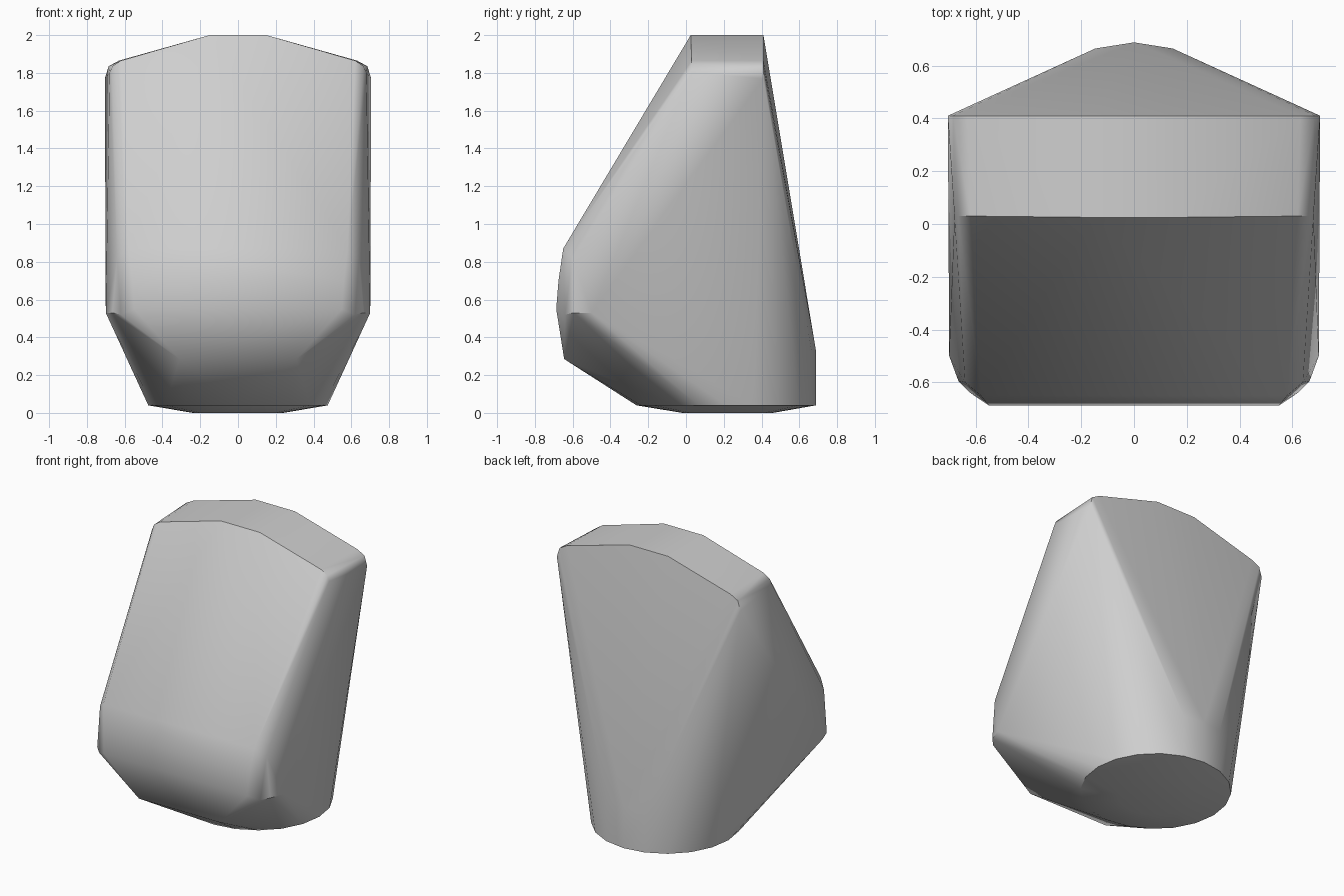
import bpy
import bmesh
from math import sin, cos, tau, radians

cube = bpy.data.objects.get("Cube")
if cube:
    bpy.data.objects.remove(cube, do_unlink=True)

grey = bpy.data.materials.new("light grey")
grey.use_nodes = True
colour = (0.62, 0.62, 0.62, 1)
grey.diffuse_color = colour
grey.node_tree.nodes["Principled BSDF"].inputs["Base Color"].default_value = colour


def ring(radius, y, z, sides=20):
    """Round section of the foot."""
    return [(radius * sin(tau * i / sides), y + radius * cos(tau * i / sides), z)
            for i in range(sides)]


def mirrored(points):
    return [(s * x, y, z) for x, y, z in points for s in (1, -1)]


# Round foot, rising to a short upright wall at the back
points = ring(0.24, 0.22, 0) + ring(0.475, 0.213, 0.04)
points += [p for p in ring(0.475, 0.213, 0.33) if p[1] > 0.6]

# Gabled top with rounded shoulders
points += mirrored([(0.15, 0.025, 2), (0.62, 0.03, 1.865),
                    (0.665, 0.03, 1.835), (0.68, 0.03, 1.80)])
points += mirrored([(0.15, 0.41, 2), (0.63, 0.41, 1.865),
                    (0.685, 0.41, 1.835), (0.705, 0.41, 1.77)])

# Bulging front with rounded corners and a narrow lower lip
points += mirrored([(0.58, -0.65, 0.87), (0.56, -0.675, 0.70),
                    (0.55, -0.687, 0.55), (0.31, -0.645, 0.285),
                    (0.62, -0.64, 0.52), (0.665, -0.595, 0.53),
                    (0.70, -0.50, 0.53), (0.64, -0.60, 0.82)])

bm = bmesh.new()
for p in points:
    bm.verts.new(p)
hull = bmesh.ops.convex_hull(bm, input=bm.verts)
loose = {g for key in ("geom_interior", "geom_unused") for g in hull[key]
         if isinstance(g, bmesh.types.BMVert)}
bmesh.ops.delete(bm, geom=list(loose), context='VERTS')
bmesh.ops.dissolve_limit(bm, angle_limit=radians(1), verts=bm.verts, edges=bm.edges)
bmesh.ops.recalc_face_normals(bm, faces=bm.faces)

mesh = bpy.data.meshes.new("faceted_body")
bm.to_mesh(mesh)
bm.free()
mesh.materials.append(grey)
body = bpy.data.objects.new("faceted_body", mesh)
bpy.context.collection.objects.link(body)

# Soft blends with crisp main edges
bpy.ops.object.select_all(action='DESELECT')
body.select_set(True)
bpy.context.view_layer.objects.active = body
bpy.ops.object.shade_smooth_by_angle(angle=radians(35))
